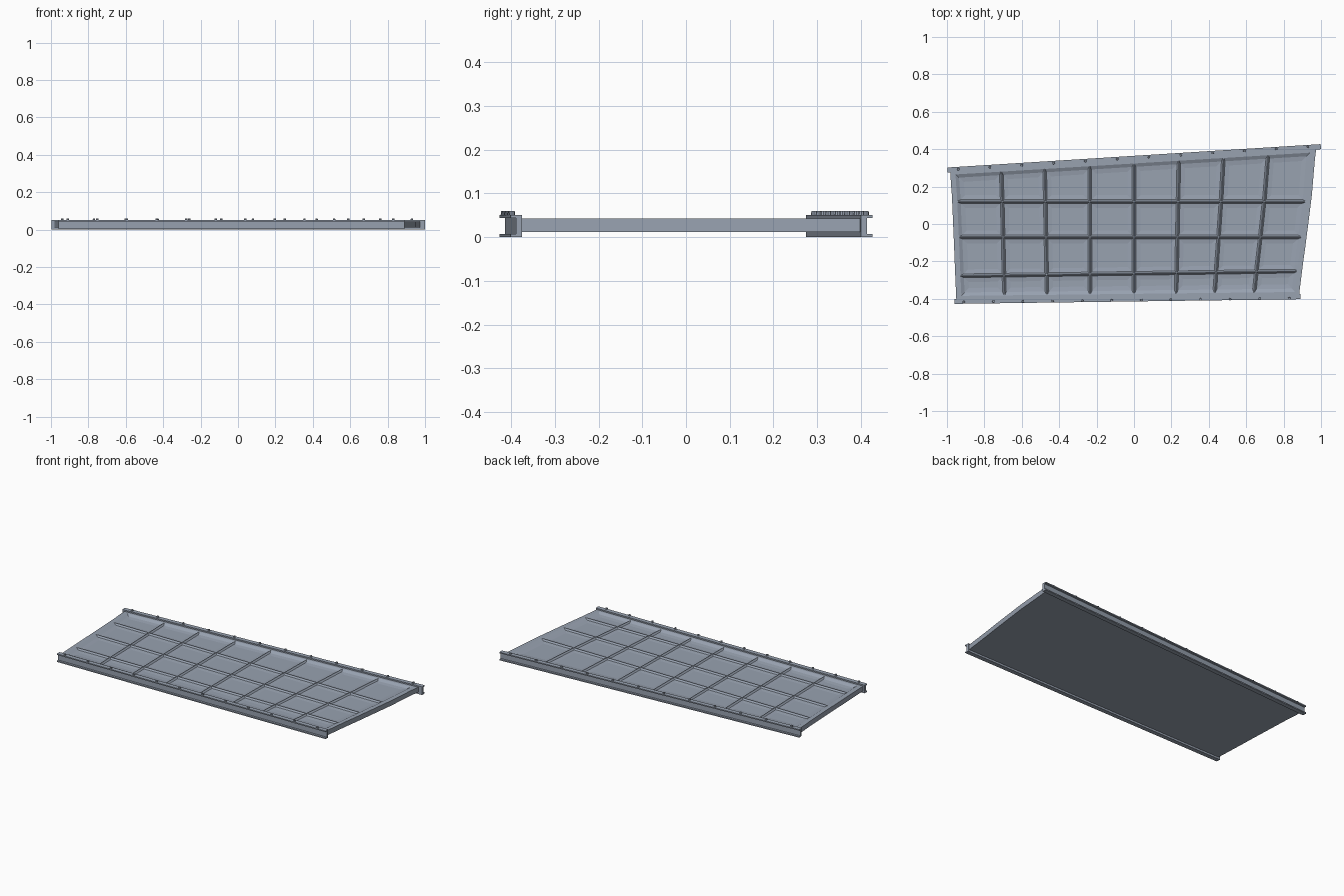
import bpy, bmesh
from mathutils import Vector

if "Cube" in bpy.data.objects:
    bpy.data.objects.remove(bpy.data.objects["Cube"])

# Blue-grey painted steel
steel = bpy.data.materials.new("steel")
steel.diffuse_color = (.314, .36, .435, 1)
steel.use_nodes = True
steel.node_tree.nodes["Principled BSDF"].inputs["Base Color"].default_value = steel.diffuse_color


def finish(bm, name):
    bmesh.ops.recalc_face_normals(bm, faces=bm.faces)
    me = bpy.data.meshes.new(name)
    bm.to_mesh(me)
    bm.free()
    me.materials.append(steel)
    ob = bpy.data.objects.new(name, me)
    bpy.context.collection.objects.link(ob)
    return ob


def cuts(stations):
    """Rim edge, then for each bay: lip, steep foot, gentle foot, mirrored. Gives ((a, b), level)."""
    rib, rim = (.002, .010, .034), (0, .018, .042)
    out = [(stations[0], 0)]
    inner = stations[1:-1]
    for i, (p, q) in enumerate(zip(inner, inner[1:])):
        sg = 1 if q[0] > p[0] else -1
        o0 = rim if i == 0 else rib
        o1 = rim if i == len(inner) - 2 else rib
        out += [((p[0] + sg * o, p[1] + sg * o), lv) for lv, o in enumerate(o0)]
        out += [((q[0] - sg * o1[lv], q[1] - sg * o1[lv]), lv) for lv in (2, 1, 0)]
    out.append((stations[-1], 0))
    return out


# Deck plate: ribs as (x at back, x at front) and (y at left, y at right)
cols = [(-.982, -.95), (-.955, -.922), (-.71, -.692), (-.478, -.465), (-.237, -.235),
        (0, 0), (.24, .225), (.48, .43), (.72, .64), (.945, .858), (.975, .882)]
rows = [(.285, .41), (.262, .385), (.12, .12), (-.07, -.07), (-.278, -.25),
        (-.385, -.362), (-.405, -.385)]
LEVELS, Z_BOTTOM = (.043, .034, .031), .012
cu, cv = cuts(cols), cuts(rows)
bm = bmesh.new()
grid = []
for (yl, yr), rlev in cv:
    t = (.3475 - (yl + yr) / 2) / (.3475 + .395)
    line = []
    for (xb, xf), clev in cu:
        x = xb + (xf - xb) * t
        s = (x + 1) / 2
        line.append(bm.verts.new((x, yl + (yr - yl) * s, LEVELS[min(rlev, clev)])))
    grid.append(line)
for j in range(len(cv) - 1):
    for i in range(len(cu) - 1):
        q = [grid[j][i], grid[j][i + 1], grid[j + 1][i + 1], grid[j + 1][i]]
        zs = [v.co.z for v in q]
        low = [k for k in range(4) if zs[k] < max(zs) - .001]
        if len(low) == 1:
            # pan corner, split along its hip
            k = low[0]
            q = q[k:] + q[:k]
            bm.faces.new((q[0], q[1], q[2]))
            bm.faces.new((q[0], q[2], q[3]))
        else:
            bm.faces.new(q)
# Plate skirt and underside
loop = (grid[0][:] + [r[-1] for r in grid[1:]] + grid[-1][-2::-1]
        + [r[0] for r in grid[-2:0:-1]])
base = [bm.verts.new((v.co.x, v.co.y, Z_BOTTOM)) for v in loop]
for i in range(len(loop)):
    k = (i + 1) % len(loop)
    bm.faces.new((loop[i], loop[k], base[k], base[i]))
bm.faces.new(base)
finish(bm, "deck_plate")


# Edge channels: web on the deck side, flanges pointing outward
def channel(name, a, b, side):
    a, b = Vector((*a, 0)), Vector((*b, 0))
    d = (b - a).normalized()
    n = Vector((-d.y, d.x, 0)) * side
    prof = [(-.027, .002), (0, .002), (0, .009), (-.013, .009), (-.013, .046),
            (0, .046), (0, .053), (-.027, .053)]
    bm = bmesh.new()
    ends = [[bm.verts.new(p + n * o + Vector((0, 0, z))) for o, z in prof] for p in (a, b)]
    for i in range(len(prof)):
        k = (i + 1) % len(prof)
        bm.faces.new((ends[0][i], ends[0][k], ends[1][k], ends[1][i]))
    bm.faces.new(ends[0])
    bm.faces.new(ends[1][::-1])
    ob = finish(bm, name)
    ob.location.z = -.002


channel("back_channel", (-.998, .302), (.998, .427), 1)
channel("front_channel", (-.96, -.427), (.89, -.402), -1)


# Rivet heads along the top flanges
def rivets(name, a, b, count):
    a, b = Vector((*a, .055)), Vector((*b, .055))
    bm = bmesh.new()
    for i in range(count):
        r = bmesh.ops.create_cone(bm, cap_ends=True, segments=8, radius1=.007,
                                  radius2=.006, depth=.009)
        bmesh.ops.translate(bm, verts=r["verts"], vec=a.lerp(b, i / (count - 1)))
    finish(bm, name)


rivets("back_rivets", (-.94, .293), (.93, .412), 12)
rivets("front_rivets", (-.91, -.417), (.83, -.398), 12)
